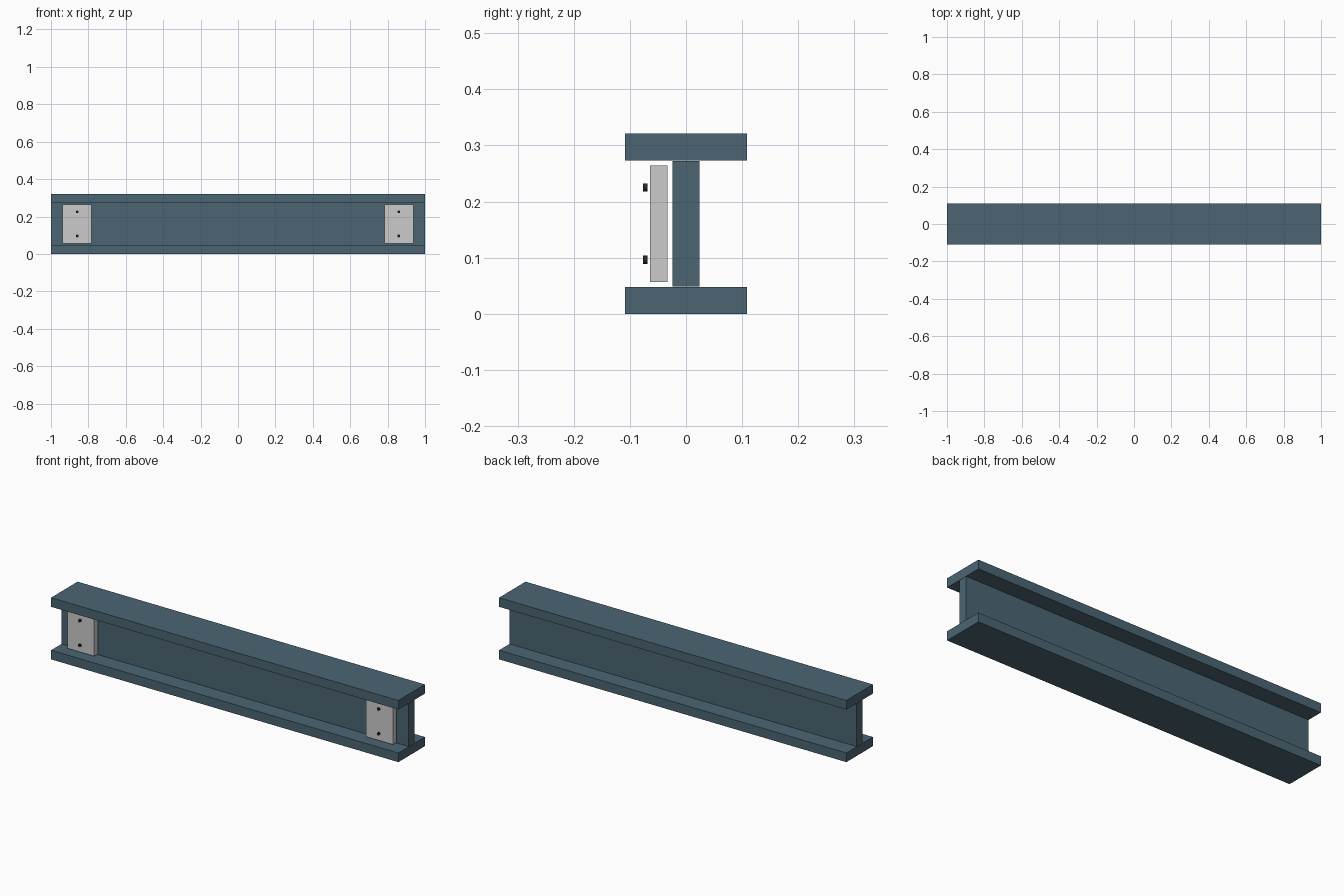
import bpy
from math import pi

if "Cube" in bpy.data.objects:
    bpy.data.objects.remove(bpy.data.objects["Cube"])


def material(name, color):
    m = bpy.data.materials.new(name)
    m.diffuse_color = (*color, 1)
    m.use_nodes = True
    m.node_tree.nodes["Principled BSDF"].inputs["Base Color"].default_value = m.diffuse_color
    return m


steel = material("blue_steel", (0.07, 0.13, 0.17))
dark = material("dark_steel", (0.02, 0.02, 0.022))


def box(name, lo, hi, mat=None):
    center = [(a + b) / 2 for a, b in zip(lo, hi)]
    bpy.ops.mesh.primitive_cube_add(size=1, location=center)
    o = bpy.context.object
    o.name = name
    o.scale = [b - a for a, b in zip(lo, hi)]
    bpy.ops.object.transform_apply(location=False, rotation=False, scale=True)
    if mat:
        o.data.materials.append(mat)
    return o


# I-beam: two flanges joined by a web
box("bottom_flange", (-1, -0.109, 0), (1, 0.109, 0.0475), steel)
box("top_flange", (-1, -0.109, 0.2735), (1, 0.109, 0.321), steel)
box("web", (-1, -0.024, 0.0485), (1, 0.024, 0.2725), steel)

# End plates with two bolt heads each, standing off the front of the web
for side, s in (("left", -1), ("right", 1)):
    x = s * 0.86
    box(side + "_plate", (x - 0.077, -0.064, 0.057), (x + 0.077, -0.033, 0.264))
    for level, z in (("lower", 0.096), ("upper", 0.225)):
        bpy.ops.mesh.primitive_cylinder_add(
            vertices=12, radius=0.0075, depth=0.008,
            location=(x, -0.0725, z), rotation=(pi / 2, 0, 0))
        bolt = bpy.context.object
        bolt.name = f"{side}_{level}_bolt"
        bolt.data.materials.append(dark)
